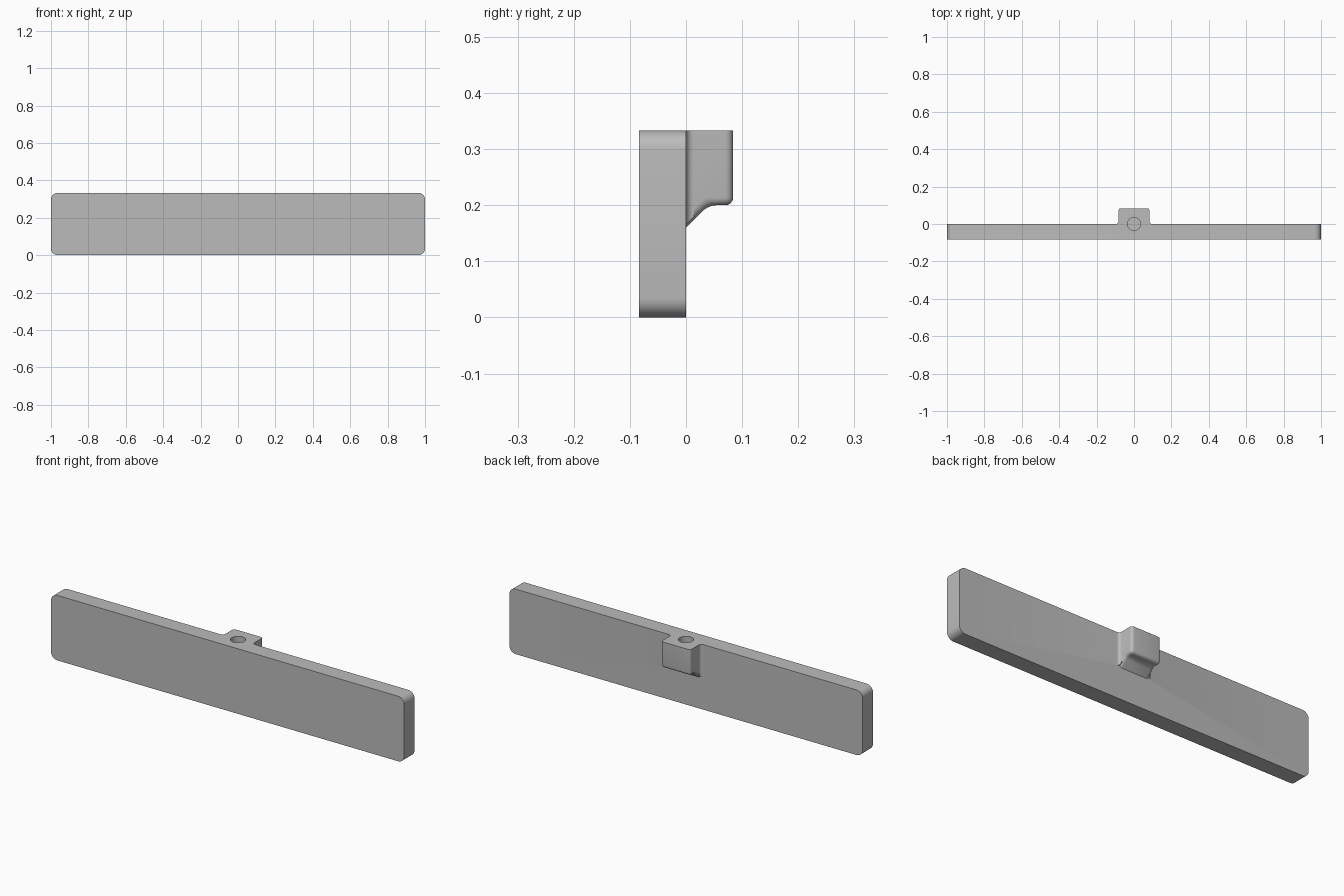
import bpy, bmesh, math
from mathutils import Vector

cube = bpy.data.objects.get("Cube")
if cube:
    bpy.data.objects.remove(cube, do_unlink=True)

TOP = 0.333      # height of plate
FRONT = -0.084   # front face of plate
HALF = 0.083     # half width of lug
FILLET = 0.014

grey = bpy.data.materials.new("plain_grey")
grey.use_nodes = True
grey.diffuse_color = (0.5, 0.5, 0.5, 1)
grey.node_tree.nodes["Principled BSDF"].inputs["Base Color"].default_value = (0.5, 0.5, 0.5, 1)


def prism(name, points, sweep, round_edges=None):
    """Extrude a closed outline along sweep, optionally rounding chosen edges."""
    bm = bmesh.new()
    face = bm.faces.new([bm.verts.new(p) for p in points])
    new = bmesh.ops.extrude_face_region(bm, geom=[face])["geom"]
    verts = [v for v in new if isinstance(v, bmesh.types.BMVert)]
    bmesh.ops.translate(bm, verts=verts, vec=Vector(sweep))
    bmesh.ops.recalc_face_normals(bm, faces=bm.faces)
    if round_edges:
        radius, segments, rule = round_edges
        edges = [e for e in bm.edges if rule(e.verts[0].co, e.verts[1].co)]
        bmesh.ops.bevel(bm, geom=edges, offset=radius, segments=segments,
                        profile=0.5, affect='EDGES', clamp_overlap=True)
        bmesh.ops.recalc_face_normals(bm, faces=bm.faces)
    mesh = bpy.data.meshes.new(name)
    bm.to_mesh(mesh)
    bm.free()
    obj = bpy.data.objects.new(name, mesh)
    mesh.materials.append(grey)
    bpy.context.collection.objects.link(obj)
    return obj


def combine(target, other, operation):
    """Apply a boolean and discard the second object."""
    bpy.context.view_layer.objects.active = target
    mod = target.modifiers.new("combine", 'BOOLEAN')
    mod.operation, mod.object, mod.solver = operation, other, 'EXACT'
    bpy.ops.object.modifier_apply(modifier=mod.name)
    bpy.data.objects.remove(other, do_unlink=True)


# Long plate with rounded corners
plate = prism("plate_with_lug",
              [(-1, FRONT, 0), (1, FRONT, 0), (1, FRONT, TOP), (-1, FRONT, TOP)],
              (0, -FRONT, 0),
              (0.035, 8, lambda a, b: abs(a.y - b.y) > 0.01))

# Lug on the back, with a sloped underside and softened lower edges
side = [(-0.04, TOP), (-0.04, 0.12), (0.04, 0.2), (0.084, 0.2), (0.084, TOP)]


def lug_edge(a, b):
    on_top = a.z > TOP - 0.01 and b.z > TOP - 0.01
    inside = a.y < 0 and b.y < 0
    return not on_top and not inside


lug = prism("lug", [(-HALF, y, z) for y, z in side], (2 * HALF, 0, 0),
            (FILLET, 5, lug_edge))
combine(plate, lug, 'UNION')

# Concave fillets where the lug meets the plate
for s in (-1, 1):
    cx = HALF + FILLET
    outline = [(0.065, FILLET), (0.065, -0.02), (cx, -0.02)]
    for i in range(7):
        a = math.radians(270 - 15 * i)
        outline.append((cx + FILLET * math.cos(a), FILLET + FILLET * math.sin(a)))
    flare = prism("flare", [(s * x, y, 0.165 + max(y, 0)) for x, y in outline], (0, 0, 1))
    for v in flare.data.vertices:
        v.co.z = min(v.co.z, TOP)
    combine(plate, flare, 'UNION')

# Blind round hole in the top
circle = [(0.035 * math.cos(math.tau * i / 40), 0.035 * math.sin(math.tau * i / 40), TOP - 0.1)
          for i in range(40)]
combine(plate, prism("hole_cutter", circle, (0, 0, 0.2)), 'DIFFERENCE')

# Smooth the rounds, keep crisp edges
bpy.ops.object.select_all(action='DESELECT')
plate.select_set(True)
bpy.context.view_layer.objects.active = plate
bpy.ops.object.shade_smooth_by_angle(angle=math.radians(30))
